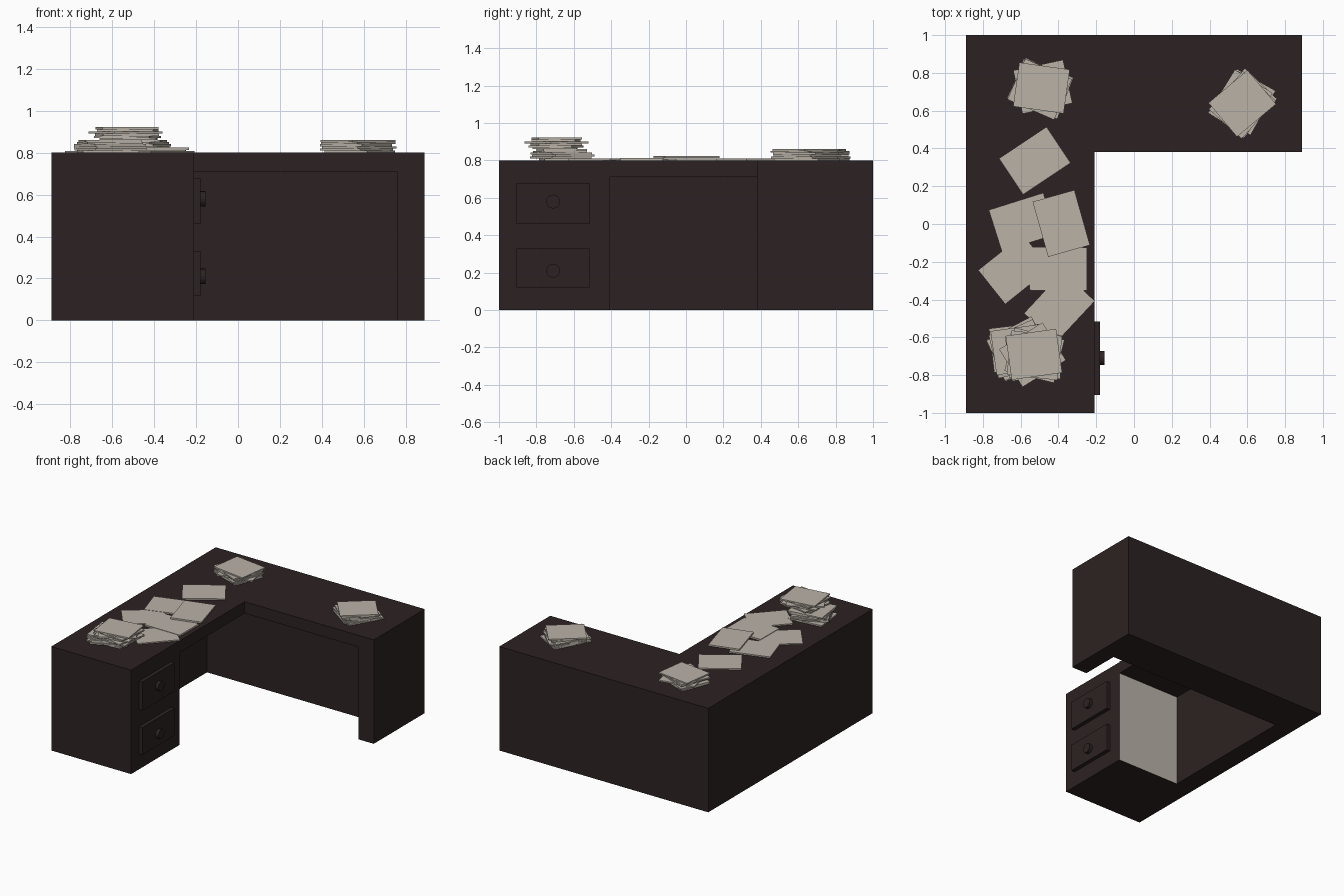
import bpy, bmesh, math, random
from mathutils import Matrix, Vector

if "Cube" in bpy.data.objects:
    bpy.data.objects.remove(bpy.data.objects["Cube"])

random.seed(4)


def material(name, color):
    m = bpy.data.materials.new(name)
    m.diffuse_color = (*color, 1)
    m.use_nodes = True
    m.node_tree.nodes["Principled BSDF"].inputs["Base Color"].default_value = m.diffuse_color
    return m


WOOD = material("dark_wood", (0.0252, 0.0160, 0.0160))
PAPER = material("pale_paper", (0.491, 0.447, 0.390))


def finish(name, bm, *mats):
    bmesh.ops.recalc_face_normals(bm, faces=bm.faces)
    me = bpy.data.meshes.new(name)
    bm.to_mesh(me)
    bm.free()
    ob = bpy.data.objects.new(name, me)
    bpy.context.collection.objects.link(ob)
    for m in mats:
        me.materials.append(m)
    return ob


def prism(name, outline, z0, z1, *mats):
    bm = bmesh.new()
    face = bm.faces.new([bm.verts.new((x, y, z0)) for x, y in outline])
    ext = bmesh.ops.extrude_face_region(bm, geom=[face], use_keep_orig=True)
    verts = [g for g in ext["geom"] if isinstance(g, bmesh.types.BMVert)]
    bmesh.ops.translate(bm, verts=verts, vec=(0, 0, z1 - z0))
    return finish(name, bm, *mats)


def add_box(bm, center, size, angle=0.0):
    mat = (Matrix.Translation(center) @ Matrix.Rotation(angle, 4, "Z")
           @ Matrix.Diagonal((*size, 1)))
    bmesh.ops.create_cube(bm, size=1, matrix=mat)


# L-shaped desk body with the knee space cut out
desk = prism("desk_body", [(-.89, -1), (-.21, -1), (-.21, .38), (.89, .38),
                           (.89, 1), (-.89, 1)], 0, .8, WOOD, PAPER)
cutter = prism("knee_space_cutter", [(-.74, -.41), (0, -.41), (0, .2), (.76, .2),
                                     (.76, .68), (-.74, .68)], -.1, .71, WOOD)
cutter.hide_render = True
mod = desk.modifiers.new("knee_space", "BOOLEAN")
mod.operation, mod.solver, mod.object = "DIFFERENCE", "EXACT", cutter
bpy.context.view_layer.objects.active = desk
bpy.ops.object.modifier_apply(modifier=mod.name)
bpy.data.objects.remove(cutter)

# pale inner side of the drawer pedestal
for p in desk.data.polygons:
    p.material_index = int(p.normal.y > .9 and abs(p.center.y + .41) < .01)

# drawer fronts and knobs
for label, z0, z1 in (("lower", .12, .33), ("upper", .46, .68)):
    bm = bmesh.new()
    add_box(bm, (-.197, -.71, (z0 + z1) / 2), (.034, .39, z1 - z0))
    finish(label + "_drawer_front", bm, WOOD)
    bm = bmesh.new()
    zc = (z0 + z1) / 2 + (.01 if label == "upper" else -.015)
    mat = Matrix.Translation((-.17, -.71, zc)) @ Matrix.Rotation(math.pi / 2, 4, "Y")
    bmesh.ops.create_cone(bm, cap_ends=True, segments=16, radius1=.037,
                          radius2=.037, depth=.03, matrix=mat)
    finish(label + "_drawer_knob", bm, WOOD)

# loose sheets: x, y, angle, bottom, top
SHEETS = [(-.525, .335, 33.7, .800, .810), (-.59, .01, 17.5, .800, .810),
          (-.635, -.24, 38.6, .800, .808), (-.395, -.44, 47, .800, .809),
          (-.40, -.237, -.5, .800, .812), (-.385, .003, -74.3, .812, .824)]
for i, (x, y, a, z0, z1) in enumerate(SHEETS):
    bm = bmesh.new()
    add_box(bm, (x, y, (z0 + z1) / 2), (.303, .23, z1 - z0), math.radians(a))
    finish(f"loose_sheet_{i + 1}", bm, PAPER)

# paper stacks: name, x, y, base, top angle, layers
STACKS = [("back_left", -.49, .72, .80, -8, 6), ("right", .573, .638, .80, 40, 6),
          ("front_lower", -.61, -.665, .80, 8, 6), ("front_upper", -.53, -.69, .86, 8, 6)]
PITCH = .0103
for name, x, y, base, angle, layers in STACKS:
    bm = bmesh.new()
    for k in range(layers):
        last = k == layers - 1
        turn = 0 if last else random.uniform(-24, 24)
        dx, dy = (0, 0) if last else (random.uniform(-.012, .012) for _ in "xy")
        add_box(bm, (x + dx, y + dy, base + (k + .5) * PITCH), (.27, .235, PITCH),
                math.radians(angle + turn))
    finish(name + "_paper_stack", bm, PAPER)
